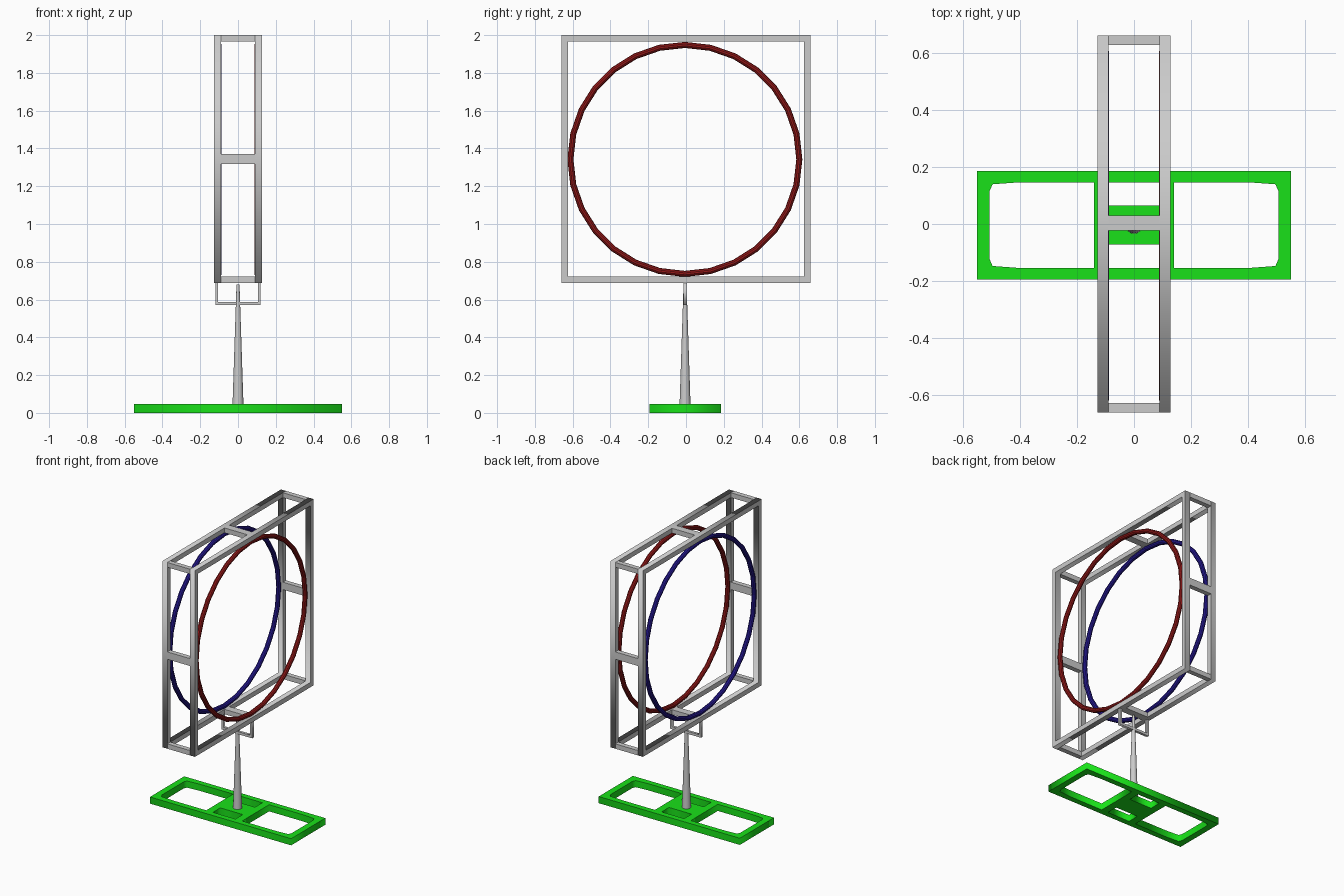
import bpy
from math import pi

if "Cube" in bpy.data.objects:
    bpy.data.objects.remove(bpy.data.objects["Cube"])


def material(name, rgb):
    m = bpy.data.materials.new(name)
    m.diffuse_color = (*rgb, 1)
    m.use_nodes = True
    m.node_tree.nodes["Principled BSDF"].inputs["Base Color"].default_value = m.diffuse_color
    return m


RED = material("red", (0.3, 0.01, 0.01))
BLUE = material("blue", (0.02, 0.01, 0.3))
GREEN = material("green", (0.01, 0.75, 0.01))


def box(name, lo, hi):
    bpy.ops.mesh.primitive_cube_add(size=1, location=[(a + b) / 2 for a, b in zip(lo, hi)])
    ob = bpy.context.object
    ob.name = name
    ob.scale = [b - a for a, b in zip(lo, hi)]
    bpy.ops.object.transform_apply(location=False, rotation=False)
    return ob


def rect(x0, x1, y0, y1):
    return [(x0, y0), (x1, y0), (x1, y1), (x0, y1)]


def plate(name, loops, thickness, loc, rot=(0, 0, 0), mat=None):
    """Flat plate: first loop is the outline, the others are holes."""
    cu = bpy.data.curves.new(name, 'CURVE')
    cu.dimensions = '2D'
    cu.fill_mode = 'BOTH'
    cu.extrude = thickness / 2
    for pts in loops:
        sp = cu.splines.new('POLY')
        sp.points.add(len(pts) - 1)
        for p, (x, y) in zip(sp.points, pts):
            p.co = (x, y, 0, 1)
        sp.use_cyclic_u = True
    ob = bpy.data.objects.new(name, cu)
    bpy.context.collection.objects.link(ob)
    ob.location, ob.rotation_euler = loc, rot
    bpy.ops.object.select_all(action='DESELECT')
    ob.select_set(True)
    bpy.context.view_layer.objects.active = ob
    bpy.ops.object.convert(target='MESH')
    ob = bpy.context.object
    if mat:
        ob.data.materials.append(mat)
    return ob


# Base plate with two large windows and two small slots
def window(s):
    return [(s * x, y) for x, y in [(0.14, -0.15), (0.4, -0.15), (0.495, -0.143), (0.505, -0.12),
                                    (0.505, 0.12), (0.495, 0.143), (0.4, 0.15), (0.14, 0.15)]]


plate("base", [rect(-0.55, 0.55, -0.19, 0.19), window(1), window(-1),
               rect(-0.088, 0.088, 0.068, 0.15), rect(-0.088, 0.088, -0.15, -0.068)],
      0.047, (0, -0.004, 0.0235), mat=GREEN)

# Tapered stem
bpy.ops.mesh.primitive_cone_add(vertices=24, radius1=0.029, radius2=0.008, depth=0.635,
                                location=(0, -0.005, 0.3625))
bpy.context.object.name = "stem"
bpy.ops.object.shade_smooth_by_angle()

# U-shaped bracket under the frame
U = [(-0.12, 0.69), (-0.12, 0.57), (0.12, 0.57), (0.12, 0.69),
     (0.105, 0.69), (0.105, 0.588), (-0.105, 0.588), (-0.105, 0.69)]
plate("bracket", [U], 0.018, (0, -0.005, 0), (pi / 2, 0, 0))

# Frame: two square side frames joined by corner and middle bars
Y, Z0, Z1, T = 0.66, 0.688, 2.0, 0.034
IN, OUT = 0.089, 0.127
ZC = (Z0 + Z1) / 2
for side, s in (("right", 1), ("left", -1)):
    plate("side_frame_" + side, [rect(-Y, Y, Z0, Z1), rect(-Y + T, Y - T, Z0 + T, Z1 - T)],
          OUT - IN, (s * (IN + OUT) / 2, 0, 0), (pi / 2, 0, pi / 2))
for z in (Z0, Z1 - T):
    for y in (-Y, Y - T):
        box("corner_bar", (-IN, y, z), (IN, y + T, z + T))
    box("middle_bar", (-IN, -0.023, z), (IN, 0.029, z + T))
for y in (-Y, Y - T):
    box("side_bar", (-IN, y, ZC - 0.026), (IN, y + T, ZC + 0.026))

# Coloured rings inside the two side frames
for name, s, mat in (("red_ring", 1, RED), ("blue_ring", -1, BLUE)):
    bpy.ops.mesh.primitive_torus_add(major_segments=28, minor_segments=10, major_radius=0.606,
                                     minor_radius=0.016, location=(s * 0.103, -0.006, 1.342),
                                     rotation=(0, pi / 2, 0))
    bpy.context.object.name = name
    bpy.context.object.data.materials.append(mat)
